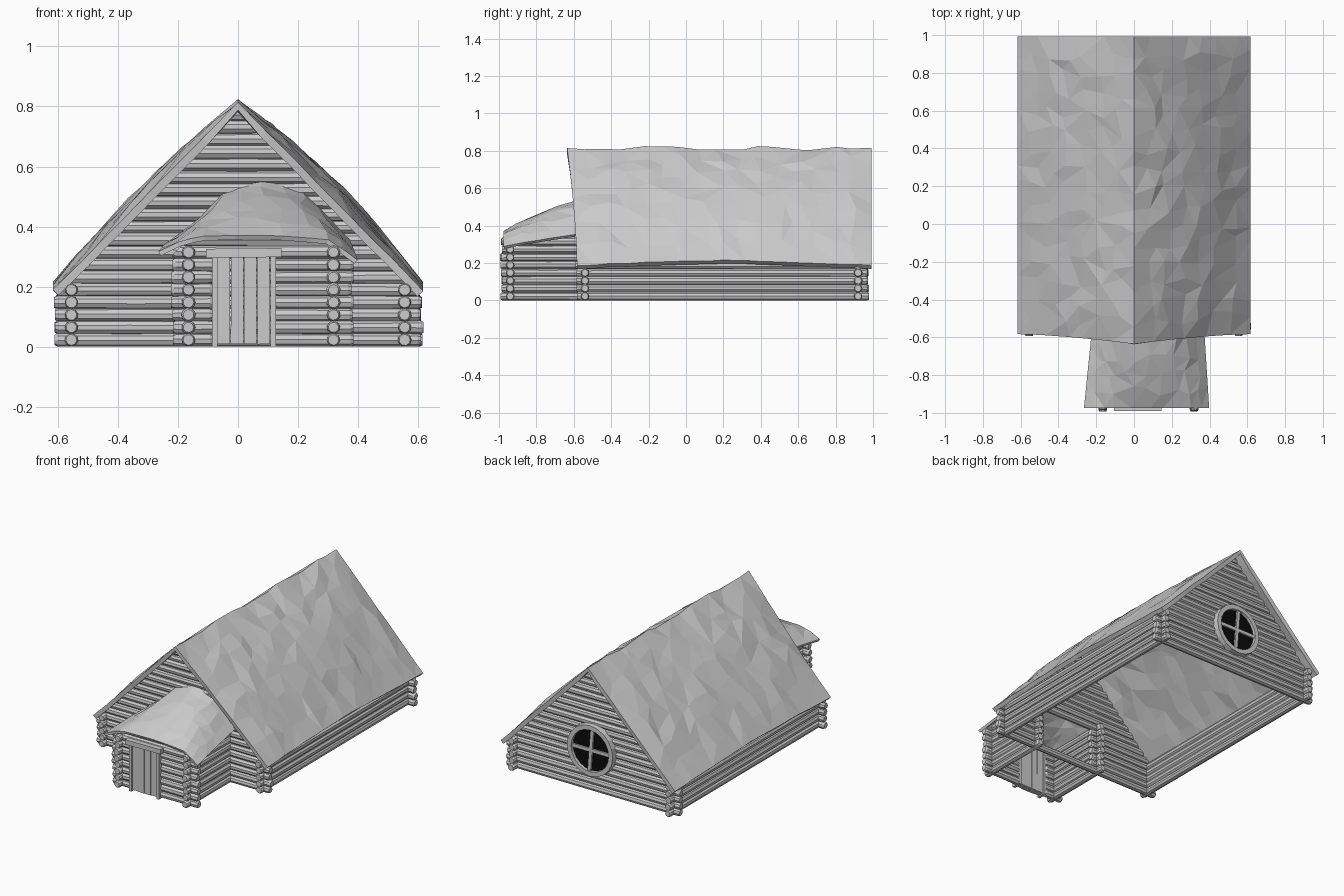
import bpy, bmesh, math, random
from mathutils import Matrix, Vector

random.seed(7)
cube = bpy.data.objects.get("Cube")
if cube:
    bpy.data.objects.remove(cube, do_unlink=True)


def material(name, value):
    mat = bpy.data.materials.new(name)
    mat.use_nodes = True
    colour = (value, value, value, 1)
    mat.diffuse_color = colour
    mat.node_tree.nodes["Principled BSDF"].inputs["Base Color"].default_value = colour
    return mat


GREY = material("plain grey", 0.6)
BLACK = material("dark glass", 0.003)
PITCH = 0.0417      # height of one course of logs
RADIUS = 0.0225


def finish(name, bm, mat=GREY, recalc=True):
    if recalc:
        bmesh.ops.recalc_face_normals(bm, faces=bm.faces[:])
    mesh = bpy.data.meshes.new(name)
    bm.to_mesh(mesh)
    bm.free()
    mesh.materials.append(mat)
    obj = bpy.data.objects.new(name, mesh)
    bpy.context.collection.objects.link(obj)
    return obj


def course(i):
    return RADIUS + i * PITCH


def add_log(bm, axis, start, end, offset, z, clip=None, sides=9):
    """One hewn log with chamfered ends, running along x or y."""
    start -= random.uniform(-0.006, 0.006)
    end += random.uniform(-0.006, 0.006)
    chamfer = 0.01
    stations = [(start, 0.78), (start + chamfer, 1), ((start + end) / 2, 1),
                (end - chamfer, 1), (end, 0.78)]
    roll = random.random()
    rings = []
    for t, scale in stations:
        r = RADIUS * scale * random.uniform(0.97, 1.08)
        ring = []
        for k in range(sides):
            a = (k + roll) * math.tau / sides
            side, up = offset + r * math.cos(a), max(0, z + r * math.sin(a))
            co = Vector((t, side, up) if axis == "x" else (side, t, up))
            if clip:
                low, high = clip(up)
                co.x = min(max(co.x, low), high)
            ring.append(bm.verts.new(co))
        rings.append(ring)
    for a, b in zip(rings, rings[1:]):
        for k in range(sides):
            n = (k + 1) % sides
            bm.faces.new((a[k], a[n], b[n], b[k]))
    bm.faces.new(rings[0])
    bm.faces.new(rings[-1])


def log_wall(name, axis, offset, courses, spans, clip=None):
    bm = bmesh.new()
    for i in range(courses):
        for start, end in spans(i):
            add_log(bm, axis, start, end, offset, course(i), clip)
    return finish(name, bm)


def add_box(bm, low, high, tilt=0):
    low, high = Vector(low), Vector(high)
    m = (Matrix.Translation((low + high) / 2) @ Matrix.Rotation(tilt, 4, "Y")
         @ Matrix.Diagonal((*(high - low), 1)))
    bmesh.ops.create_cube(bm, size=1, matrix=m)


# Main log walls: gables follow the roof slope
def under_roof(z):
    half = min(0.625, max(0, (0.787 - z) * 0.985))
    return -half, half


def front_spans(i):
    if 0 < i < 7:       # opening into the porch
        return [(-0.613, -0.11), (0.265, 0.613)]
    return [(-0.613, 0.613)]


log_wall("front_gable_wall", "x", -0.54, 19, front_spans, under_roof)
log_wall("back_gable_wall", "x", 0.92, 19, lambda i: [(-0.613, 0.613)], under_roof)
for side, x in (("left", 0.555), ("right", -0.555)):
    log_wall(side + "_long_wall", "y", x, 5, lambda i: [(-0.588, 0.975)])


# Porch log walls
def under_porch_roof(z):
    return -min(0.228, 0.525 - z), min(0.385, 0.335 + (0.345 - z) * 0.9)


def porch_spans(i):
    if i < 7:           # gap for the door
        return [(-0.222, -0.078), (0.118, 0.38)]
    return [(-0.222, 0.38)]


log_wall("porch_front_wall", "x", -0.94, 8, porch_spans, under_porch_roof)
for side, x in (("left", 0.318), ("right", -0.165)):
    log_wall("porch_" + side + "_wall", "y", x, 8, lambda i: [(-0.988, -0.49)])

# Door: planks, jambs and lintel
bm = bmesh.new()
for k in range(4):
    x = -0.068 + k * 0.044
    front = -0.968 - random.uniform(0, 0.006)
    add_box(bm, (x, front, 0.008), (x + 0.042, -0.93, 0.298), random.uniform(-0.006, 0.006))
finish("door_planks", bm)
bm = bmesh.new()
for x in (-0.086, 0.108):
    add_box(bm, (x, -0.98, 0), (x + 0.018, -0.92, 0.3))
add_box(bm, (-0.107, -0.99, 0.297), (0.145, -0.92, 0.327), -0.01)
finish("door_frame", bm)


# Roofs: faceted sheets with uneven surfaces
def sheet(name, nu, nv, shape, rough, thickness, ridge=False):
    bm = bmesh.new()
    bmesh.ops.create_grid(bm, x_segments=nu, y_segments=nv, size=1)
    for vert in bm.verts:
        u, v = vert.co.x, (vert.co.y + 1) / 2
        edge_u, edge_v = abs(u) > 0.999, v < 0.001 or v > 0.999
        if not (edge_u or (ridge and abs(u) < 0.001)):
            u += random.uniform(-0.7, 0.7) / nu
        if not edge_v:
            v += random.uniform(-0.35, 0.35) / nv
        vert.co = shape(u, v)
        scale = 0.3 if edge_u or edge_v else 1
        vert.co.z += random.uniform(-rough, rough) * scale
    bmesh.ops.triangulate(bm, faces=bm.faces[:], quad_method="BEAUTY")
    obj = finish(name, bm, recalc=False)
    solid = obj.modifiers.new("thickness", "SOLIDIFY")
    solid.thickness = thickness
    solid.offset = -1
    return obj


def main_roof(u, v):
    t = min(abs(u), 1)
    arch = math.sin(math.pi * min(max(v, 0), 1))
    bulge = (0.065 if u > 0 else 0.042) * math.sin(math.pi * t) * arch ** 0.5
    y_front = -0.583 - 0.052 * (1 - t) ** 1.5
    z = 0.815 - 0.628 * t + bulge + 0.025 * arch * t ** 4
    return Vector((0.617 * u, y_front + (0.992 - y_front) * v, z))


FRONT_EDGE = [(-0.265, 0.318), (-0.17, 0.36), (-0.1, 0.37), (0.08, 0.37),
              (0.2, 0.367), (0.315, 0.355), (0.398, 0.287)]
BACK_EDGE = [(-0.22, 0.36), (-0.14, 0.42), (-0.04, 0.525), (0.08, 0.56),
             (0.2, 0.535), (0.3, 0.44), (0.37, 0.36)]


def along(points, u):
    s = min(max((u + 1) / 2, 0), 1) * (len(points) - 1)
    i = min(int(s), len(points) - 2)
    return Vector(points[i]).lerp(Vector(points[i + 1]), s - i)


def porch_roof(u, v):
    a, b = along(FRONT_EDGE, u), along(BACK_EDGE, u)
    x = a.x + (b.x - a.x) * v
    z = a.y + (b.y - a.y) * max(v, 0) ** 0.8
    return Vector((x, -0.975 + 0.445 * v, z))


sheet("main_roof", 14, 16, main_roof, 0.011, 0.027, ridge=True)
sheet("porch_roof", 10, 5, porch_roof, 0.006, 0.016)

# Round back window: glass, ring frame and cross bars
CENTRE = Vector((0, 0.95, 0.275))
bm = bmesh.new()
bmesh.ops.create_cone(bm, cap_ends=True, segments=20, radius1=0.145, radius2=0.145, depth=0.008,
                      matrix=Matrix.Translation(CENTRE) @ Matrix.Rotation(math.pi / 2, 4, "X"))
finish("window_glass", bm, BLACK)

bm = bmesh.new()
section = [(0.13, -0.02), (0.165, -0.02), (0.162, 0.022), (0.133, 0.022)]
ring = [bm.verts.new(CENTRE + Vector((r, y, 0))) for r, y in section]
edges = [bm.edges.new((ring[k], ring[(k + 1) % 4])) for k in range(4)]
bmesh.ops.spin(bm, geom=ring + edges, cent=CENTRE, axis=(0, 1, 0),
               angle=math.tau, steps=20, use_merge=True)
bmesh.ops.remove_doubles(bm, verts=bm.verts[:], dist=0.0005)
finish("window_frame", bm)

bm = bmesh.new()
add_box(bm, CENTRE + Vector((-0.011, 0, -0.135)), CENTRE + Vector((0.011, 0.015, 0.135)), -0.08)
add_box(bm, CENTRE + Vector((-0.135, 0, -0.011)), CENTRE + Vector((0.135, 0.014, 0.011)))
finish("window_bars", bm)
